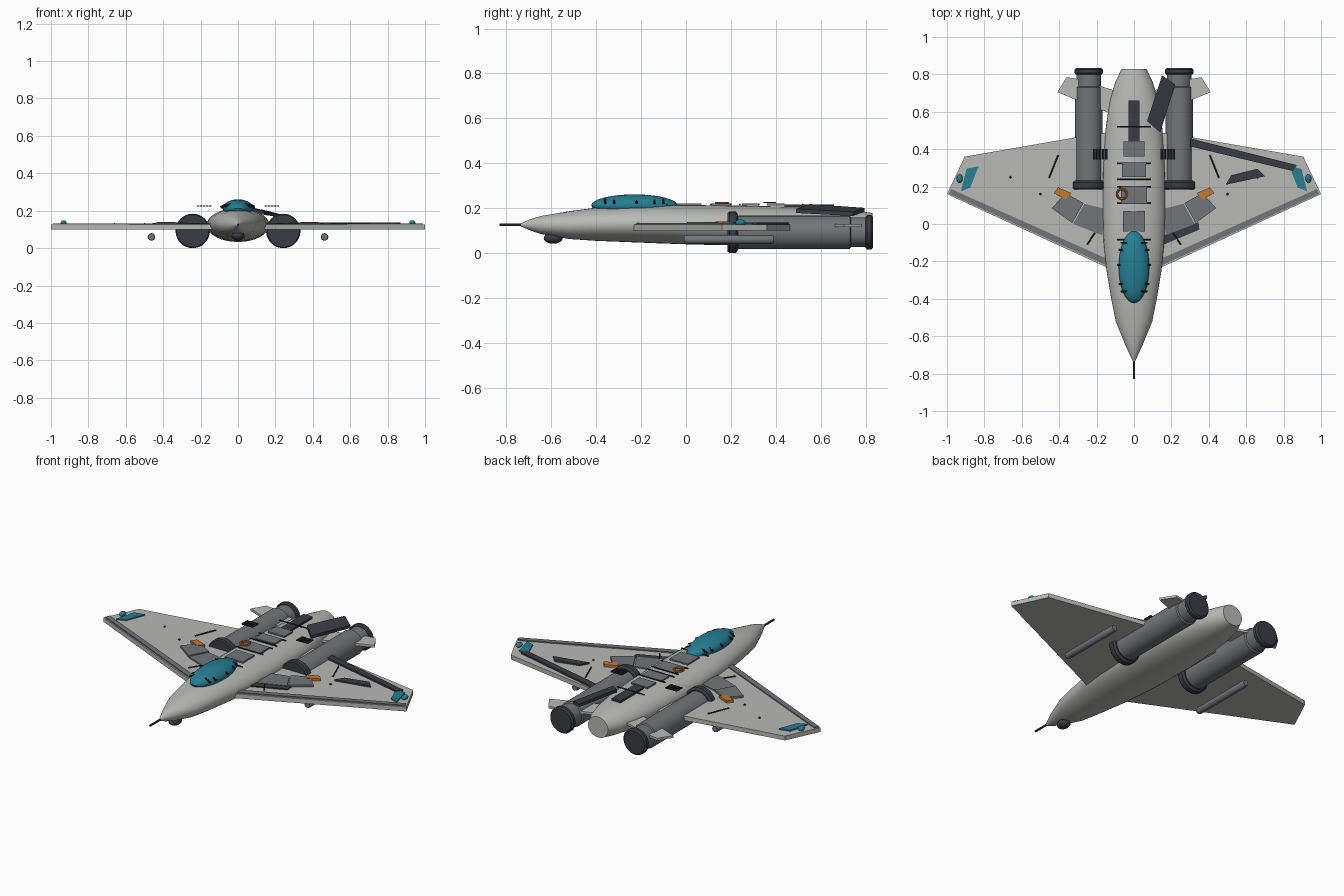
import bpy, bmesh, math
from mathutils import Vector

cube = bpy.data.objects.get("Cube")
if cube:
    bpy.data.objects.remove(cube, do_unlink=True)


def material(name, r, g, b):
    m = bpy.data.materials.new(name)
    m.use_nodes = True
    m.diffuse_color = (r, g, b, 1)
    m.node_tree.nodes["Principled BSDF"].inputs["Base Color"].default_value = (r, g, b, 1)
    return m


LIGHT = material("light grey hull", .48, .49, .47)
MID = material("mid grey metal", .17, .18, .195)
DARK = material("dark grey metal", .04, .045, .055)
BLACK = material("black trim", .012, .013, .015)
TEAL = material("teal glass", .02, .21, .29)
ORANGE = material("orange marker", .55, .19, .03)


def finish(name, bm, mat, smooth=False):
    bmesh.ops.recalc_face_normals(bm, faces=bm.faces)
    mesh = bpy.data.meshes.new(name)
    bm.to_mesh(mesh)
    bm.free()
    mesh.materials.append(mat)
    ob = bpy.data.objects.new(name, mesh)
    bpy.context.collection.objects.link(ob)
    if smooth:
        bpy.ops.object.select_all(action='DESELECT')
        ob.select_set(True)
        bpy.context.view_layer.objects.active = ob
        bpy.ops.object.shade_smooth_by_angle(angle=math.radians(35))
    return ob


def plate(name, pts, z, thick, mat):
    """Flat plate from plan corners; z may be one height or one per corner."""
    bm = bmesh.new()
    zs = z if isinstance(z, (list, tuple)) else [z] * len(pts)
    low = [bm.verts.new((x, y, h)) for (x, y), h in zip(pts, zs)]
    high = [bm.verts.new((x, y, h + thick)) for (x, y), h in zip(pts, zs)]
    bm.faces.new(low)
    bm.faces.new(high)
    for i in range(len(pts)):
        j = (i + 1) % len(pts)
        bm.faces.new((low[i], low[j], high[j], high[i]))
    return finish(name, bm, mat)


def rect(x0, x1, y0, y1):
    return [(x0, y0), (x1, y0), (x1, y1), (x0, y1)]


def loft(name, rows, mat, x=0, n=32):
    """Elliptical rings along y; each row is y, half width, bottom, top."""
    bm = bmesh.new()
    rings = []
    for y, w, bot, top in rows:
        mid, h = (bot + top) / 2, (top - bot) / 2
        rings.append([bm.verts.new((x + w * math.cos(a), y, mid + h * math.sin(a)))
                      for a in (2 * math.pi * i / n for i in range(n))])
    for a, b in zip(rings, rings[1:]):
        for i in range(n):
            j = (i + 1) % n
            bm.faces.new((a[i], a[j], b[j], b[i]))
    bm.faces.new(rings[0])
    bm.faces.new(rings[-1])
    return finish(name, bm, mat, True)


def barrel(name, x, z, profile, mat, n=32):
    return loft(name, [(y, r, z - r, z + r) for y, r in profile], mat, x, n)


def rod(name, p, q, r, mat):
    p, q = Vector(p), Vector(q)
    bm = bmesh.new()
    bmesh.ops.create_cone(bm, cap_ends=True, segments=8, radius1=r, radius2=r, depth=(q - p).length)
    bm.transform((q - p).to_track_quat('Z', 'Y').to_matrix().to_4x4())
    bmesh.ops.translate(bm, vec=(p + q) / 2, verts=bm.verts)
    return finish(name, bm, mat, True)


def ball(name, centre, size, mat):
    bm = bmesh.new()
    bmesh.ops.create_uvsphere(bm, u_segments=32, v_segments=16, radius=1)
    bmesh.ops.scale(bm, vec=size, verts=bm.verts)
    bmesh.ops.translate(bm, vec=centre, verts=bm.verts)
    return finish(name, bm, mat, True)


# Fuselage, nose probe and chin sensor
loft("fuselage", [(-.735, .006, .118, .132), (-.70, .022, .103, .148), (-.65, .045, .085, .164),
                  (-.52, .098, .062, .186), (-.40, .122, .054, .202), (-.25, .147, .048, .212),
                  (-.10, .162, .042, .214), (.05, .167, .037, .213), (.30, .165, .033, .21),
                  (.50, .153, .033, .205), (.66, .13, .037, .198), (.76, .1, .045, .188),
                  (.83, .066, .055, .178)], LIGHT)
rod("nose_probe", (0, -.83, .125), (0, -.72, .125), .006, DARK)
ball("chin_sensor", (0, -.592, .066), (.034, .042, .025), DARK)

# Canopy with clips along its rim
ball("canopy", (0, -.23, .212), (.082, .192, .049), TEAL)
for y in (-.36, -.32, -.22, -.14, -.1):
    w = .078 * math.sqrt(1 - ((y + .23) / .192) ** 2)
    for s in (-1, 1):
        rod("canopy_clip", (s * (w - .022), y, .238), (s * (w + .012), y, .222), .005, BLACK)

# Spine panels and cross bars
plate("spine_dark_panel", rect(-.03, .03, .44, .66), .204, .012, DARK)
for w, y0, y1 in ((.055, .36, .44), (.065, .25, .325), (.07, .11, .2), (.06, -.04, .07)):
    plate("spine_panel", rect(-w, w, y0, y1), .211, .009, MID)
for y in (.52, .325, .24, .2, .11, -.085):
    rod("spine_bar", (-.09, y, .216), (.09, y, .216), .004, BLACK)
plate("tilted_hatch", [(.07, .55), (.14, .49), (.22, .745), (.15, .795)],
      [.2, .178, .165, .183], .018, DARK)

# Orange ring on the spine
bpy.ops.mesh.primitive_torus_add(location=(-.065, .16, .222), major_radius=.026, minor_radius=.006,
                                 major_segments=24, minor_segments=8)
ring = bpy.context.object
ring.name = "orange_ring"
ring.data.materials.append(ORANGE)

for s, side in ((1, "left"), (-1, "right")):
    def part(name, pts, *rest):
        return plate(side + "_" + name, [(s * x, y) for x, y in pts], *rest)

    # Wing, leading edge strip and tail fin
    part("wing", [(0, -.29), (.15, -.23), (1, .16), (.905, .36), (.3, .465), (0, .51)], .1, .026, LIGHT)
    part("leading_edge", [(.14, -.225), (.99, .162), (.978, .187), (.14, -.188)], .122, .011, MID)
    part("tail_fin", [(.06, .565), (.32, .668), (.41, .705), (.36, .785), (.3, .775), (.06, .7)],
         .115, .014, LIGHT)

    # Engine nacelle
    x, z = s * .242, .092
    barrel(side + "_nacelle", x, z, [(.2, .074), (.73, .074), (.735, .066), (.81, .066)], MID)
    barrel(side + "_intake_ring", x, z, [(.185, .086), (.193, .092), (.222, .092), (.232, .08)], DARK)
    barrel(side + "_nozzle_ring", x, z, [(.8, .07), (.807, .077), (.825, .077), (.834, .068)], DARK)

    # Pod below the wing
    barrel(side + "_pod", s * .463, .06, [(-.01, .017), (0, .02), (.38, .02), (.39, .017)], MID, 20)

    # Raised wing panels, markers and rods
    part("outer_panel", [(.44, .085), (.365, .165), (.27, .112), (.33, .005)], .124, .014, MID)
    part("inner_panel", [(.325, .0), (.265, .108), (.15, .08), (.17, -.06)], .124, .01, MID)
    part("orange_marker", [(.43, .165), (.405, .195), (.335, .165), (.365, .132)], .126, .014, ORANGE)
    part("tip_plate", [(.925, .175), (.895, .295), (.83, .31), (.875, .195)], .123, .01, TEAL)
    ball(side + "_tip_lamp", (s * .932, .243, .135), (.016, .023, .014), TEAL)
    rod(side + "_wing_rod", (s * .405, .37, .13), (s * .455, .245, .13), .004, BLACK)
    rod(side + "_root_rod", (s * .205, -.04, .13), (s * .25, -.11, .13), .004, BLACK)
    for px, py in ((.5, .16), (.66, .25)):
        ball(side + "_wing_stud", (s * px, py, .128), (.006, .006, .006), BLACK)

    # Floating louvre vent
    for i in range(5):
        gx = .143 + i * .016
        part("vent_slat", rect(gx, gx + .012, .345, .4), .222, .006, BLACK)

# Panels found on the left wing only
plate("left_flap", [(.3, .415), (.85, .283), (.87, .315), (.3, .458)], .123, .013, DARK)
plate("left_dark_panel", [(.49, .21), (.70, .255), (.66, .295), (.52, .26)], .123, .012, DARK)
plate("left_root_panel", [(.16, -.11), (.35, -.03), (.345, .01), (.16, -.06)], .122, .01, DARK)
